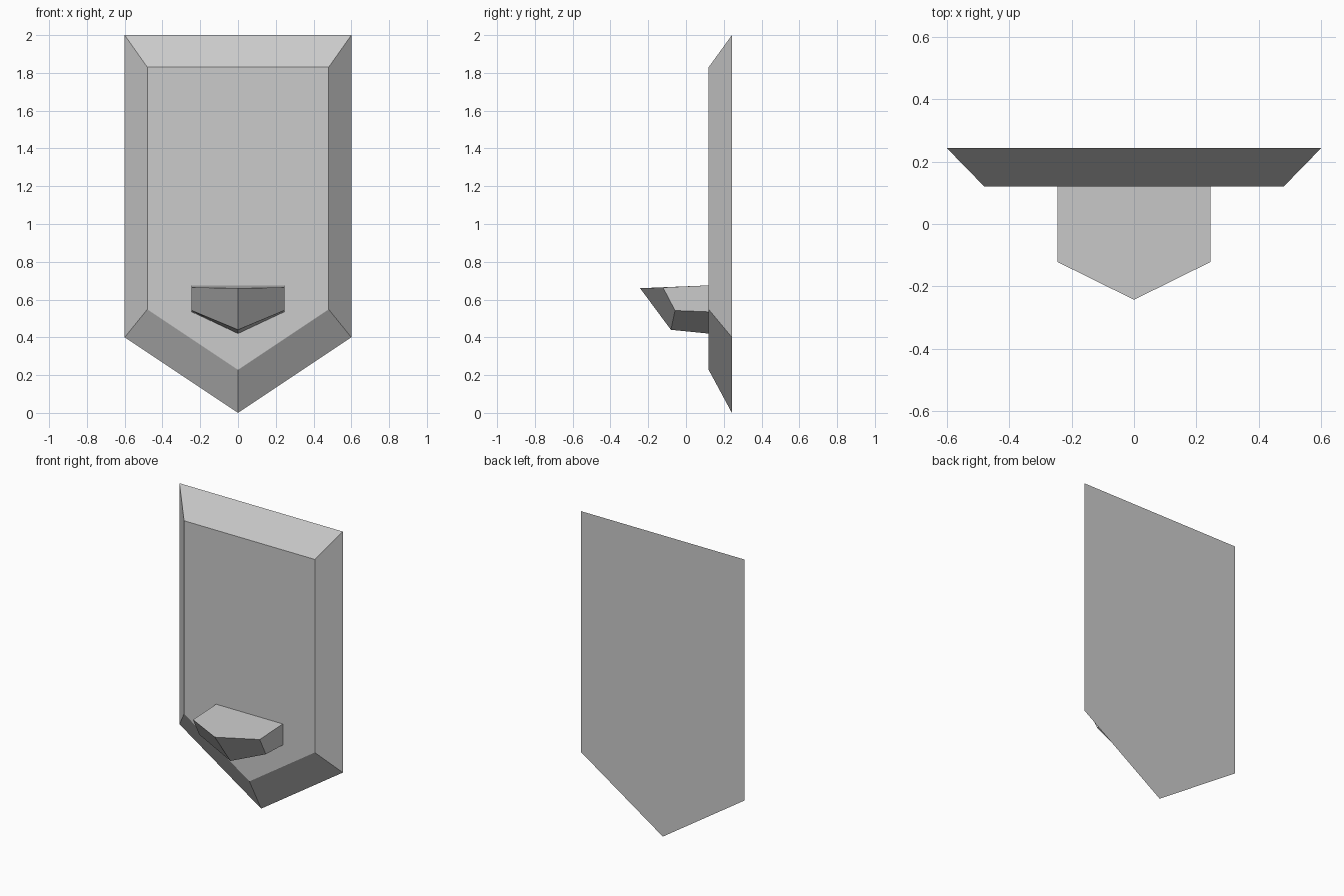
import bpy, bmesh

if "Cube" in bpy.data.objects:
    bpy.data.objects.remove(bpy.data.objects["Cube"])


def loft(name, back, front, caps_back, caps_front):
    """Join two matching rings of points with quads, then cap the ends."""
    bm = bmesh.new()
    a = [bm.verts.new(p) for p in back]
    b = [bm.verts.new(p) for p in front]
    n = len(a)
    for i in range(n):
        j = (i + 1) % n
        bm.faces.new((a[i], a[j], b[j], b[i]))
    for ring, caps in ((a, caps_back), (b, caps_front)):
        for cap in caps:
            bm.faces.new([ring[i] for i in cap])
    bmesh.ops.recalc_face_normals(bm, faces=bm.faces)
    mesh = bpy.data.meshes.new(name)
    bm.to_mesh(mesh)
    bm.free()
    obj = bpy.data.objects.new(name, mesh)
    bpy.context.collection.objects.link(obj)
    return obj


def plate_ring(w, top, shoulder, tip, y):
    return [(-w, y, top), (w, y, top), (w, y, shoulder), (0, y, tip), (-w, y, shoulder)]


# bevelled back plate with a pointed bottom
full = [range(5)]
loft("back_plate",
     plate_ring(0.6, 2.0, 0.4, 0.0, 0.243),
     plate_ring(0.48, 1.83, 0.548, 0.228, 0.12), full, full)


# pointed ledge: ring of top left, top centre, top right, lower right, keel
def ledge_ring(w, side_top, mid_top, side_low, keel):
    return [(-w, *side_top), (0, *mid_top), (w, *side_top),
            (w, *side_low), (0, *keel), (-w, *side_low)]


loft("ledge",
     ledge_ring(0.245, (0.12, 0.675), (0.12, 0.675), (0.12, 0.535), (0.12, 0.42)),
     ledge_ring(0.245, (-0.122, 0.664), (-0.243, 0.66), (-0.058, 0.542), (-0.08, 0.44)),
     [], [(0, 1, 4, 5), (1, 2, 3, 4)])
